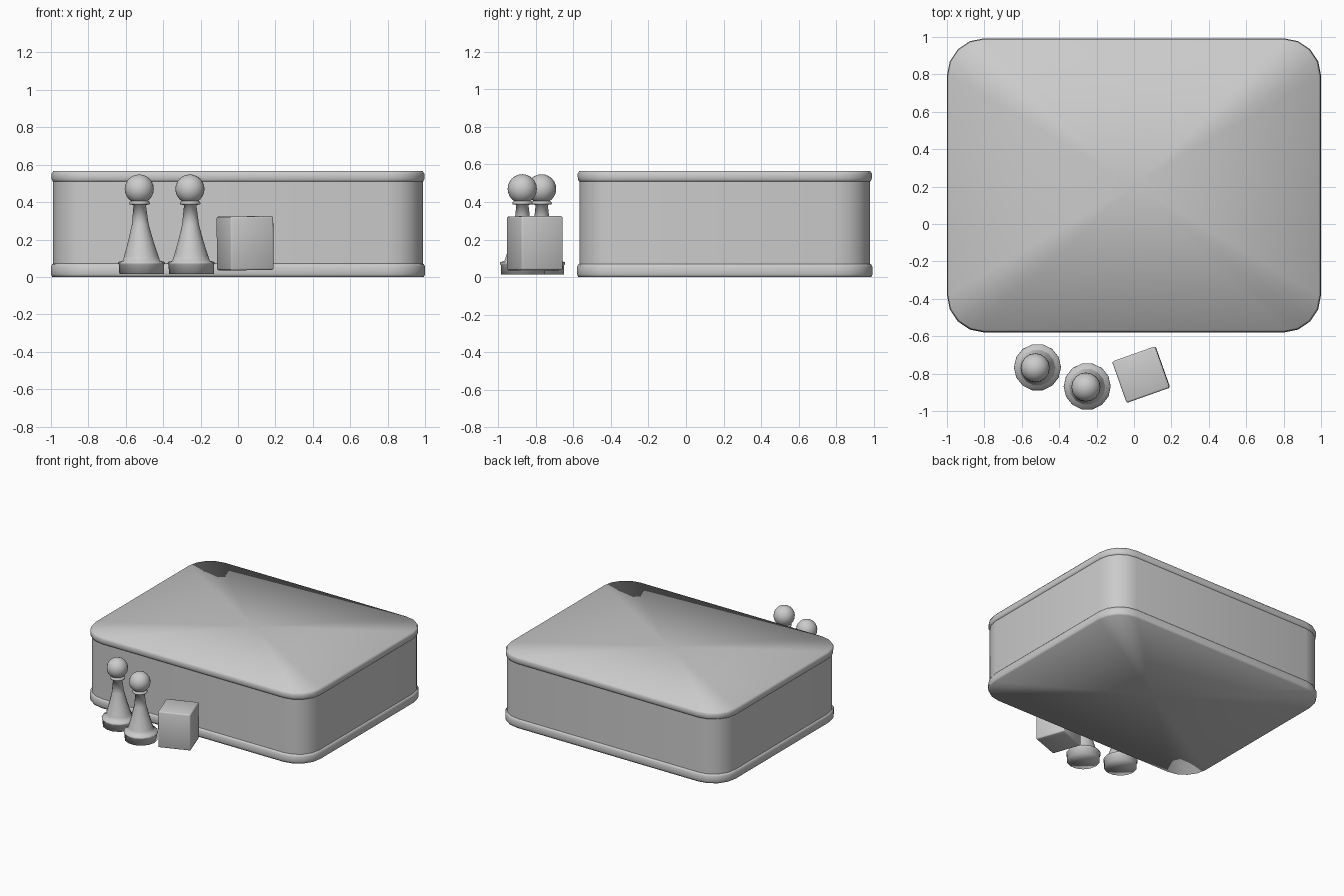
import bpy, bmesh, math
from mathutils import Matrix, Vector

if "Cube" in bpy.data.objects:
    bpy.data.objects.remove(bpy.data.objects["Cube"])


def finish(bm, name, smooth=True):
    bmesh.ops.recalc_face_normals(bm, faces=bm.faces)
    for f in bm.faces:
        f.smooth = smooth
    me = bpy.data.meshes.new(name)
    bm.to_mesh(me)
    bm.free()
    ob = bpy.data.objects.new(name, me)
    bpy.context.collection.objects.link(ob)
    return ob


def rounded_outline(x0, x1, y0, y1, r, seg=4):
    pts = []
    corners = [(x1 - r, y1 - r), (x0 + r, y1 - r), (x0 + r, y0 + r), (x1 - r, y0 + r)]
    for k, (cx, cy) in enumerate(corners):
        for i in range(seg + 1):
            a = math.pi / 2 * (k + i / seg)
            pts.append((cx + r * math.cos(a), cy + r * math.sin(a)))
    return pts


def loft(name, sections, cap_bottom=False, cap_top=False):
    """Stack rounded rectangles: each section is (z, inset)."""
    bm = bmesh.new()
    rings = []
    for z, d in sections:
        out = rounded_outline(-1 + d, 1 - d, -0.58 + d, 0.993 - d, 0.2 - d)
        rings.append([bm.verts.new((x, y, z)) for x, y in out])
    n = len(rings[0])
    for a, b in zip(rings, rings[1:]):
        for i in range(n):
            j = (i + 1) % n
            bm.faces.new((a[i], a[j], b[j], b[i]))
    # Caps are triangle fans, softly shaded into the rim
    for use, ring, z in ((cap_bottom, rings[0], sections[0][0]),
                         (cap_top, rings[-1], sections[-1][0])):
        if use:
            c = bm.verts.new((0, 0.207, z))
            for i in range(n):
                bm.faces.new((c, ring[i], ring[(i + 1) % n]))
    return finish(bm, name)


# Box: base tray, wall and lid
loft("box_base", [(0.0, 0.006), (0.015, 0), (0.055, 0), (0.07, 0.008), (0.073, 0.02)],
     cap_bottom=True)
loft("box_wall", [(0.065, 0.012), (0.515, 0.012)])
loft("box_lid", [(0.507, 0.02), (0.51, 0.01), (0.522, 0.004), (0.55, 0.003), (0.566, 0.012)],
     cap_top=True)


# Pawns: turned body with collar, plus a ball head
PAWN = [(0, 0.015), (0.12, 0.015), (0.121, 0.065), (0.126, 0.07), (0.124, 0.08),
        (0.1, 0.087), (0.092, 0.11), (0.068, 0.19), (0.045, 0.28), (0.033, 0.385),
        (0.053, 0.387), (0.056, 0.396), (0.05, 0.404), (0.03, 0.408)]


def pawn(name, base, head, sides=14):
    bm = bmesh.new()
    prev = None
    for r, z in PAWN:
        t = z / 0.47
        cx = base[0] + (head[0] - base[0]) * t
        cy = base[1] + (head[1] - base[1]) * t
        if r == 0:
            ring = [bm.verts.new((cx, cy, z))]
        else:
            ring = [bm.verts.new((cx + r * math.cos(2 * math.pi * i / sides),
                                  cy + r * math.sin(2 * math.pi * i / sides), z))
                    for i in range(sides)]
        if prev:
            for i in range(sides):
                j = (i + 1) % sides
                if len(prev) == 1:
                    bm.faces.new((prev[0], ring[j], ring[i]))
                else:
                    bm.faces.new((prev[i], prev[j], ring[j], ring[i]))
        prev = ring
    bmesh.ops.create_uvsphere(bm, u_segments=16, v_segments=12, radius=0.078,
                              matrix=Matrix.Translation((*head, 0.47)))
    return finish(bm, name)


pawn("pawn_left", (-0.514, -0.766), (-0.528, -0.769))
pawn("pawn_right", (-0.249, -0.868), (-0.257, -0.872))

# Die: slightly rounded turned block
bm = bmesh.new()
bmesh.ops.create_cube(bm, size=1)
bmesh.ops.scale(bm, vec=Vector((0.245, 0.235, 0.288)), verts=bm.verts)
bmesh.ops.bevel(bm, geom=bm.edges[:], offset=0.01, segments=2, profile=0.5, affect='EDGES')
die = finish(bm, "die")
die.location = (0.038, -0.805, 0.18)
die.rotation_euler = (0, math.radians(-0.5), math.radians(19.5))
